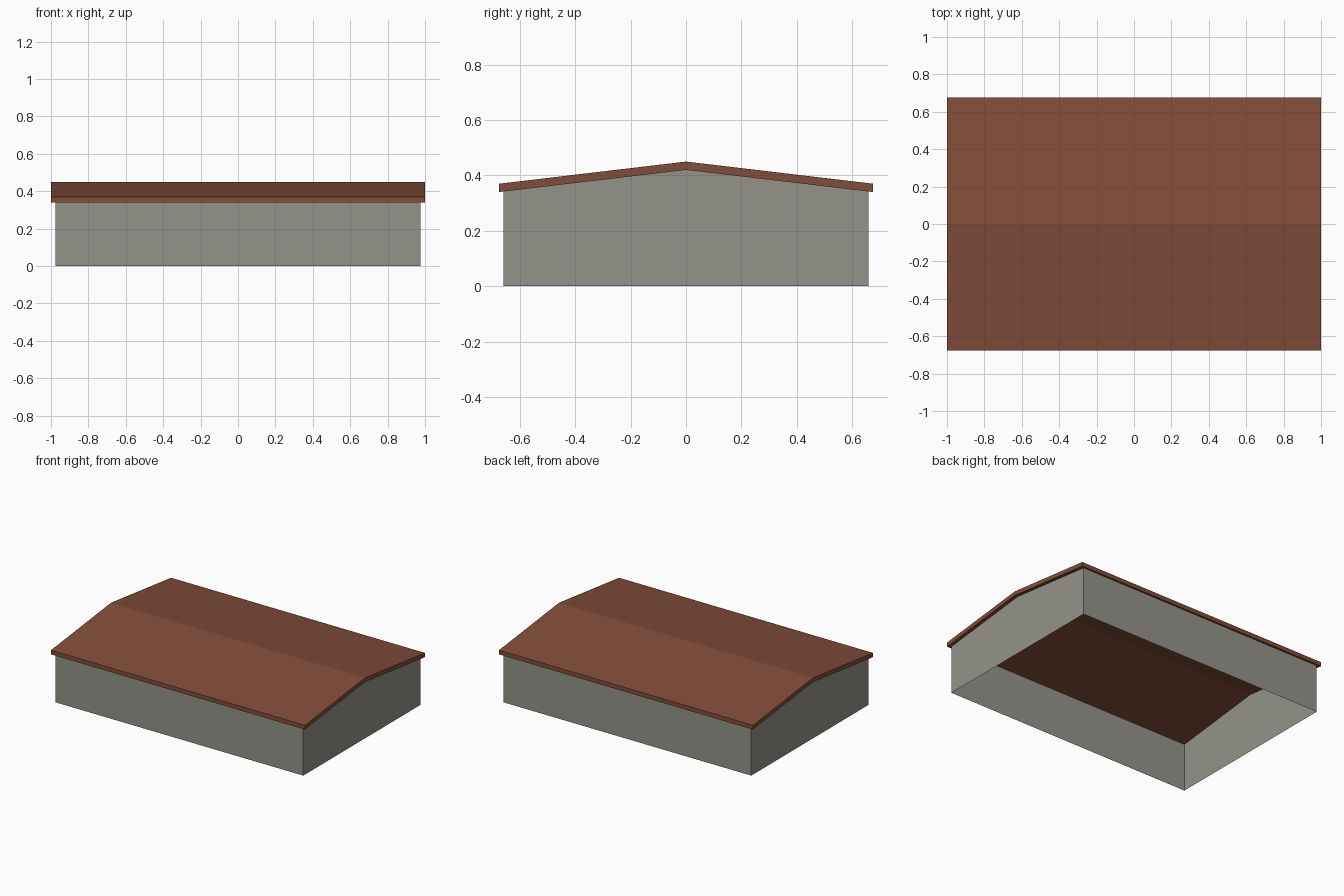
import bpy, bmesh

if "Cube" in bpy.data.objects:
    bpy.data.objects.remove(bpy.data.objects["Cube"])


def material(name, rgb):
    m = bpy.data.materials.new(name)
    m.diffuse_color = (*rgb, 1)
    m.use_nodes = True
    m.node_tree.nodes["Principled BSDF"].inputs["Base Color"].default_value = m.diffuse_color
    return m


def extrude_profile(name, profile, half_len, mat, skip=()):
    """Extrude a closed (y, z) profile along x; edges in skip get no side face."""
    bm = bmesh.new()
    left = [bm.verts.new((-half_len, y, z)) for y, z in profile]
    right = [bm.verts.new((half_len, y, z)) for y, z in profile]
    n = len(profile)
    bm.faces.new(left[::-1])
    bm.faces.new(right)
    for i in range(n):
        if i not in skip:
            j = (i + 1) % n
            bm.faces.new((left[i], left[j], right[j], right[i]))
    mesh = bpy.data.meshes.new(name)
    bm.to_mesh(mesh)
    bm.free()
    mesh.materials.append(mat)
    obj = bpy.data.objects.new(name, mesh)
    bpy.context.collection.objects.link(obj)
    return obj


grey = material("stone grey", (0.296, 0.292, 0.258))
brown = material("roof brown", (0.223, 0.074, 0.042))

EAVE, RIDGE, THICK = 0.34, 0.42, 0.03
ROOF_Y, WALL_Y = 0.675, 0.66
wall_top = RIDGE - (RIDGE - EAVE) * WALL_Y / ROOF_Y

# thin walls with gable ends, open below and under the roof
extrude_profile("walls", [(-WALL_Y, 0), (WALL_Y, 0), (WALL_Y, wall_top),
                          (0, RIDGE), (-WALL_Y, wall_top)],
                0.976, grey, skip=(0, 2, 3))

# low gabled roof slab with a slight overhang
extrude_profile("roof", [(-ROOF_Y, EAVE), (0, RIDGE), (ROOF_Y, EAVE),
                         (ROOF_Y, EAVE + THICK), (0, RIDGE + THICK),
                         (-ROOF_Y, EAVE + THICK)],
                1.0, brown)
